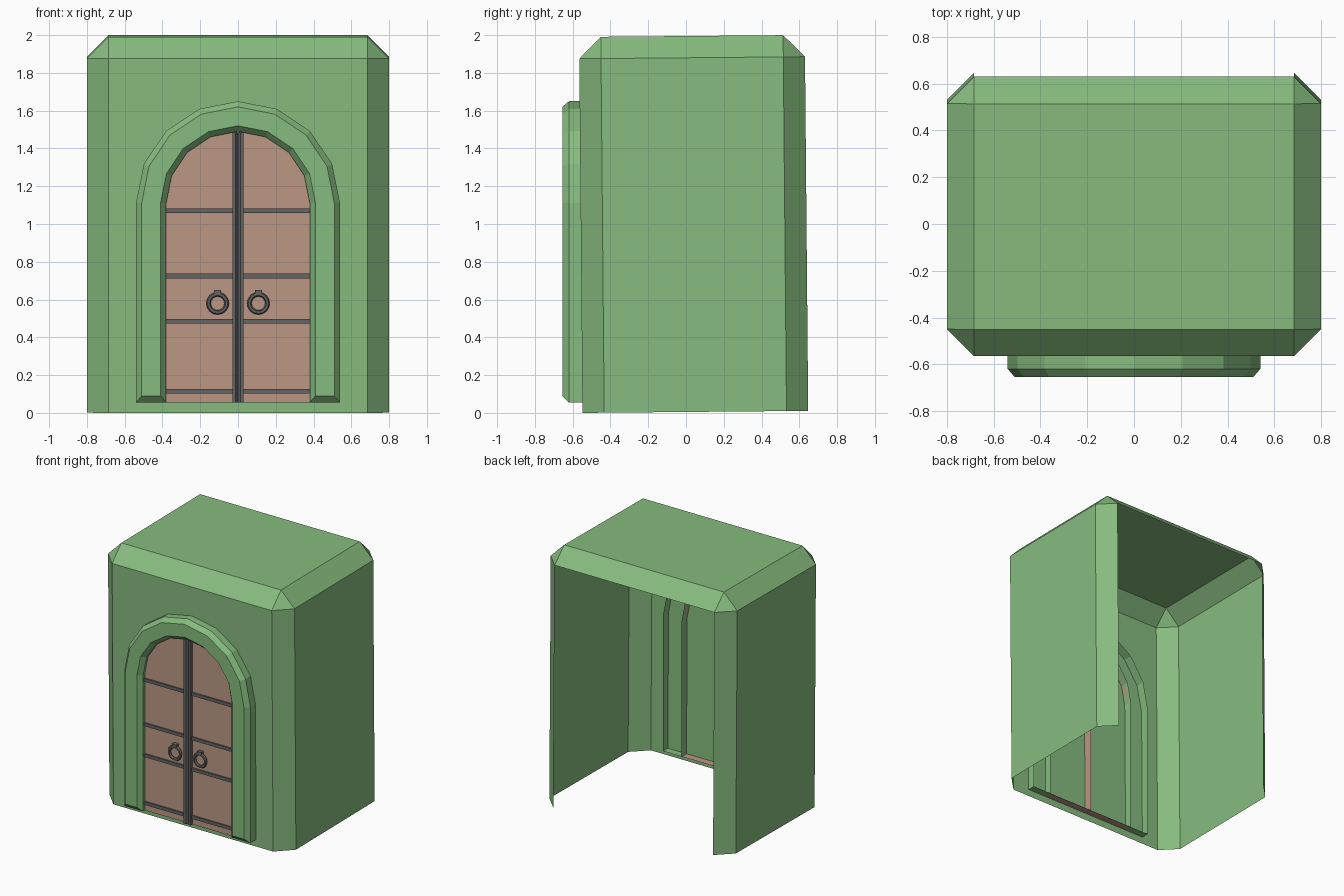
import bpy, bmesh, math
from mathutils import Matrix, Vector

if "Cube" in bpy.data.objects:
    bpy.data.objects.remove(bpy.data.objects["Cube"])


def material(name, rgb):
    m = bpy.data.materials.new(name)
    m.diffuse_color = (*rgb, 1)
    m.use_nodes = True
    m.node_tree.nodes["Principled BSDF"].inputs["Base Color"].default_value = m.diffuse_color
    return m


GREEN = material("green_stone", (0.24, 0.50, 0.21))
WOOD = material("wood", (0.50, 0.31, 0.23))
IRON = material("iron", (0.13, 0.13, 0.13))

BOTTOM, SPRING, BACK, DOOR_Y = 0.055, 1.11, -0.49, -0.60


def finish(name, bm, mat, fix=True):
    if fix:
        bmesh.ops.recalc_face_normals(bm, faces=bm.faces[:])
    me = bpy.data.meshes.new(name)
    bm.to_mesh(me)
    bm.free()
    me.materials.append(mat)
    ob = bpy.data.objects.new(name, me)
    bpy.context.collection.objects.link(ob)
    return ob


def add_box(bm, lo, hi):
    lo, hi = Vector(lo), Vector(hi)
    mat = Matrix.Translation((lo + hi) / 2) @ Matrix.Diagonal((*(hi - lo), 1))
    bmesh.ops.create_cube(bm, size=1, matrix=mat)


def extrude_xz(bm, pts, y0, y1):
    # front face at y0 and side walls back to y1, open behind
    f = [bm.verts.new((x, y0, z)) for x, z in pts]
    b = [bm.verts.new((x, y1, z)) for x, z in pts]
    bm.faces.new(f)
    for i in range(len(pts)):
        j = (i + 1) % len(pts)
        bm.faces.new((f[j], f[i], b[i], b[j]))


# Chamfered housing, open at the back and underneath, leaning very slightly
bm = bmesh.new()
add_box(bm, (-0.8, -0.548, 0), (0.8, 0.647, 1.99))
edges = [e for e in bm.edges if any(v.co.z > 1 for v in e.verts)]
bmesh.ops.bevel(bm, geom=edges, offset=0.115, offset_type='OFFSET',
                segments=1, profile=0.5, affect='EDGES')
bm.normal_update()
opening = [f for f in bm.faces if f.normal.z < -0.9 or f.normal.y > 0.9]
bmesh.ops.delete(bm, geom=opening, context='FACES')
bmesh.ops.rotate(bm, verts=bm.verts[:], cent=(0, -0.548, 0),
                 matrix=Matrix.Rotation(0.009, 3, 'X'))
finish("housing", bm, GREEN, fix=False)

# Arched door surround: bevelled section swept round the arch
section = [(0.54, BACK, BOTTOM), (0.54, -0.62, BOTTOM), (0.51, -0.655, 0.09),
           (0.41, -0.655, 0.09), (0.38, -0.62, BOTTOM), (0.38, BACK, BOTTOM)]
bm = bmesh.new()
rings = [[bm.verts.new((r, y, z)) for r, y, z in section]]
for i in range(9):
    a = math.pi * i / 8
    rings.append([bm.verts.new((r * math.cos(a), y, SPRING + r * math.sin(a)))
                  for r, y, z in section])
rings.append([bm.verts.new((-r, y, z)) for r, y, z in section])
for a, b in zip(rings, rings[1:]):
    for k in range(len(section) - 1):
        bm.faces.new((a[k], a[k + 1], b[k + 1], b[k]))
for e in (rings[0], rings[-1]):
    bm.faces.new((e[0], e[1], e[4], e[5]))
    bm.faces.new(e[1:5])
finish("door_surround", bm, GREEN)

leaf = [(0.004, BOTTOM), (0.38, BOTTOM)]
leaf += [(0.38 * math.cos(a), SPRING + 0.38 * math.sin(a))
         for a in (math.pi * i / 8 for i in range(4))]
leaf += [(0.004, SPRING + 0.379)]

for side, s in (("right", 1), ("left", -1)):
    # Door leaf
    bm = bmesh.new()
    extrude_xz(bm, [(s * x, z) for x, z in leaf], DOOR_Y, BACK)
    finish(side + "_door_leaf", bm, WOOD)

    # Iron straps
    bm = bmesh.new()
    for z in (1.07, 0.725, 0.485, 0.115):
        add_box(bm, (min(s * 0.02, s * 0.38), DOOR_Y - 0.01, z - 0.0125),
                (max(s * 0.02, s * 0.38), DOOR_Y + 0.005, z + 0.0125))
    finish(side + "_straps", bm, IRON)

    # Meeting bar, sloping into a groove at the centre line
    bm = bmesh.new()
    bar = [(0.03, DOOR_Y), (0.03, DOOR_Y - 0.022), (0.012, DOOR_Y - 0.022),
           (0, DOOR_Y - 0.006), (0, DOOR_Y)]
    lo = [bm.verts.new((s * x, y, BOTTOM)) for x, y in bar]
    hi = [bm.verts.new((s * x, y, 1.485)) for x, y in bar]
    for k in range(len(bar) - 1):
        bm.faces.new((lo[k], lo[k + 1], hi[k + 1], hi[k]))
    bm.faces.new(lo)
    bm.faces.new(hi)
    finish(side + "_meeting_bar", bm, IRON)

    # Pull ring and its lug
    bpy.ops.mesh.primitive_torus_add(
        major_segments=16, minor_segments=6, major_radius=0.048,
        minor_radius=0.012, location=(s * 0.108, DOOR_Y - 0.018, 0.58),
        rotation=(math.pi / 2, 0, 0))
    ring = bpy.context.object
    ring.name = side + "_pull_ring"
    ring.data.materials.append(IRON)
    bm = bmesh.new()
    add_box(bm, (s * 0.108 - 0.018, DOOR_Y - 0.03, 0.622),
            (s * 0.108 + 0.018, DOOR_Y + 0.005, 0.65))
    finish(side + "_ring_lug", bm, IRON)
